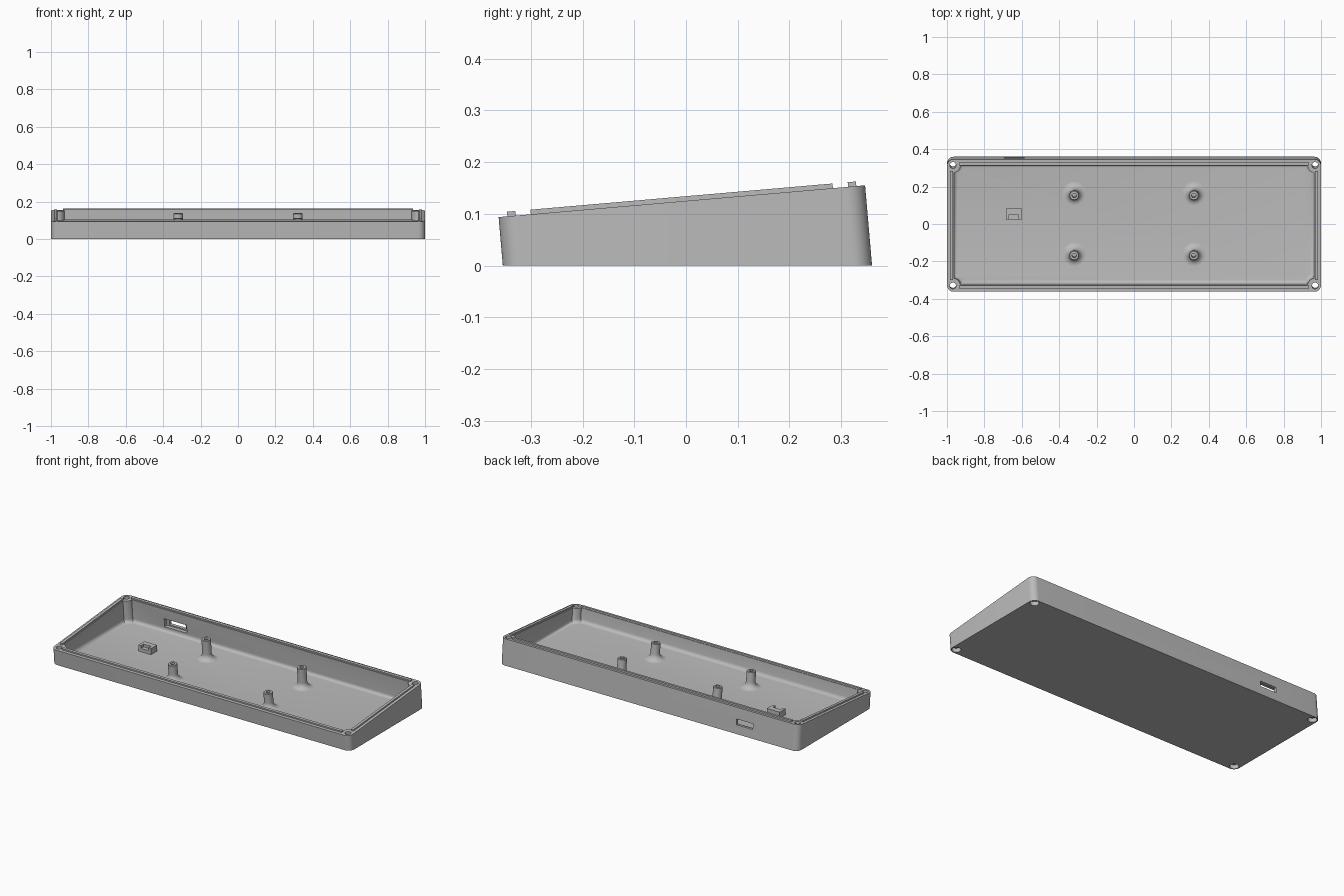
import bpy, bmesh
from math import sin, cos, pi, radians, sqrt, asin
from mathutils import Matrix

if "Cube" in bpy.data.objects:
    bpy.data.objects.remove(bpy.data.objects["Cube"])

TILT = radians(4.95)
RIM_Y, RIM_Z = -0.008, 0.1245          # centre of the sloping rim plane
HX, HV = 1.0, 0.3555                   # half size of the rim
WALL, FLOOR, FILLET = 0.037, 0.015, 0.02
SCREW, POST_R = 0.032, 0.04            # screw inset from the edges, post radius
PX, PV = HX - SCREW, HV - SCREW
CORNERS = [(1, 1, 0), (-1, 1, 1), (-1, -1, 2), (1, -1, 3)]

plastic = bpy.data.materials.new("grey plastic")
plastic.use_nodes = True
GREY = (0.5, 0.5, 0.5, 1)
plastic.diffuse_color = GREY
plastic.node_tree.nodes["Principled BSDF"].inputs["Base Color"].default_value = GREY


def tilted(u, v, h):
    """Point in the sloping rim frame; h is measured square to the rim."""
    return (u, RIM_Y + v * cos(TILT) - h * sin(TILT),
            RIM_Z + v * sin(TILT) + h * cos(TILT))


def at_level(u, v, z):
    """Point on the rim's normal through (u, v) at world height z."""
    return tilted(u, v, (z - RIM_Z - v * sin(TILT)) / cos(TILT))


def make(name, bm, smooth=True):
    bmesh.ops.recalc_face_normals(bm, faces=bm.faces)
    mesh = bpy.data.meshes.new(name)
    bm.to_mesh(mesh)
    bm.free()
    ob = bpy.data.objects.new(name, mesh)
    bpy.context.collection.objects.link(ob)
    mesh.materials.append(plastic)
    return ob


def skin(name, loops):
    """Closed solid through a stack of matching point loops."""
    bm = bmesh.new()
    rings = [[bm.verts.new(p) for p in loop] for loop in loops]
    n = len(rings[0])
    for a, b in zip(rings, rings[1:]):
        for i in range(n):
            j = (i + 1) % n
            bm.faces.new((a[i], a[j], b[j], b[i]))
    bm.faces.new(rings[0])
    bm.faces.new(rings[-1])
    return make(name, bm)


def circle(u, v, r, n=32):
    return [(u + r * cos(2 * pi * i / n), v + r * sin(2 * pi * i / n)) for i in range(n)]


def box(name, u, v, h):
    """Box in the rim frame from (low, high) ranges."""
    outline = [(u[0], v[0]), (u[1], v[0]), (u[1], v[1]), (u[0], v[1])]
    return skin(name, [[tilted(x, y, k) for x, y in outline] for k in h])


def upright_box(name, x, y, z):
    outline = [(x[0], y[0]), (x[1], y[0]), (x[1], y[1]), (x[0], y[1])]
    return skin(name, [[(a, b, k) for a, b in outline] for k in z])


def cut(target, cutters):
    for c in cutters:
        c.hide_render = True
        mod = target.modifiers.new("cut", 'BOOLEAN')
        mod.operation, mod.solver, mod.object = 'DIFFERENCE', 'EXACT', c
        bpy.context.view_layer.objects.active = target
        bpy.ops.object.modifier_apply(modifier=mod.name)
        bpy.data.objects.remove(c)


def outer_outline(r=0.036, n=10):
    pts = []
    for sx, sv, q in CORNERS:
        for i in range(n + 1):
            a = (q + i / n) * pi / 2
            pts.append((sx * (HX - r) + r * cos(a), sv * (HV - r) + r * sin(a)))
    return pts


def inner_outline(d, n=14):
    """Cavity outline shrunk by d, going round the screw posts."""
    pts, r, e = [], POST_R + d, WALL - SCREW + d
    start = asin(e / r)
    for sx, sv, q in CORNERS:
        arc = []
        for i in range(n + 1):
            a = start + (pi / 2 - 2 * start) * i / n
            arc.append((sx * (PX - r * sin(a)), sv * (PV - r * cos(a))))
        pts += arc if q % 2 == 0 else arc[::-1]
    return pts


# Tray: tilted shell with a flat bottom and a filleted cavity
rim = outer_outline()
tray = skin("tray", [[at_level(u, v, 0) for u, v in rim], [tilted(u, v, 0) for u, v in rim]])
loops = []
for k in range(6):
    a = k / 5 * pi / 2
    level = FLOOR + FILLET * (1 - cos(a))
    loops.append([at_level(u, v, level) for u, v in inner_outline(FILLET * (1 - sin(a)))])
loops.append([tilted(u, v, 0.05) for u, v in inner_outline(0)])
cutters = [skin("cavity_cutter", loops)]

# Screw holes with counterbores underneath
for sx, sv, q in CORNERS:
    hole = circle(sx * PX, sv * PV, 0.017)
    bore = circle(sx * PX, sv * PV, 0.025)
    cutters.append(skin("screw_cutter", [[at_level(u, v, -0.05) for u, v in bore],
                                         [at_level(u, v, 0.025) for u, v in bore],
                                         [at_level(u, v, 0.025) for u, v in hole],
                                         [tilted(u, v, 0.05) for u, v in hole]]))

# Cable port in the back wall with a wider pocket inside
cutters.append(box("port_cutter", (-0.695, -0.585), (0.3, 0.4), (-0.102, -0.068)))
cutters.append(box("pocket_cutter", (-0.715, -0.565), (0.3, 0.338), (-0.11, -0.06)))
cut(tray, cutters)

# Locating lips along the rim
parts = [tray]
for s, side in ((1, "left"), (-1, "right")):
    parts.append(box(side + "_lip", sorted((s * 0.967, s * 0.983)), (-0.293, 0.293), (-0.004, 0.009)))
for s, side in ((1, "back"), (-1, "front")):
    parts.append(box(side + "_lip", (-0.936, 0.936), sorted((s * 0.3225, s * 0.3385)), (-0.004, 0.009)))

# Board standoffs with flared feet and screw holes
for sx in (-1, 1):
    for sv, side in ((1, "back"), (-1, "front")):
        u0, v0 = sx * 0.32, sv * 0.161
        foot, shaft, bore = 0.036, 0.026, 0.012
        loops = [[at_level(u, v, FLOOR - 0.005) for u, v in circle(u0, v0, shaft + foot)]]
        for k in range(9):
            a = k / 8 * pi / 2
            ring = circle(u0, v0, shaft + foot * (1 - sin(a)))
            loops.append([at_level(u, v, FLOOR + foot * (1 - cos(a))) for u, v in ring])
        for r, h in ((shaft, -0.003), (shaft - 0.003, 0), (bore, 0), (bore, -0.06)):
            loops.append([tilted(u, v, h) for u, v in circle(u0, v0, r)])
        name = side + ("_left" if sx > 0 else "_right") + "_standoff"
        parts.append(skin(name, loops))

# Small notched block on the floor
block = upright_box("notched_block", (-0.685, -0.6), (0.025, 0.082), (FLOOR - 0.005, 0.052))
cut(block, [upright_box("notch_cutter", (-0.668, -0.617), (0, 0.05), (0.035, 0.1))])
parts.append(block)

# Smooth shading with sharp edges kept
bpy.ops.object.select_all(action='DESELECT')
for ob in parts:
    ob.select_set(True)
bpy.context.view_layer.objects.active = tray
bpy.ops.object.shade_smooth_by_angle(angle=radians(30))
